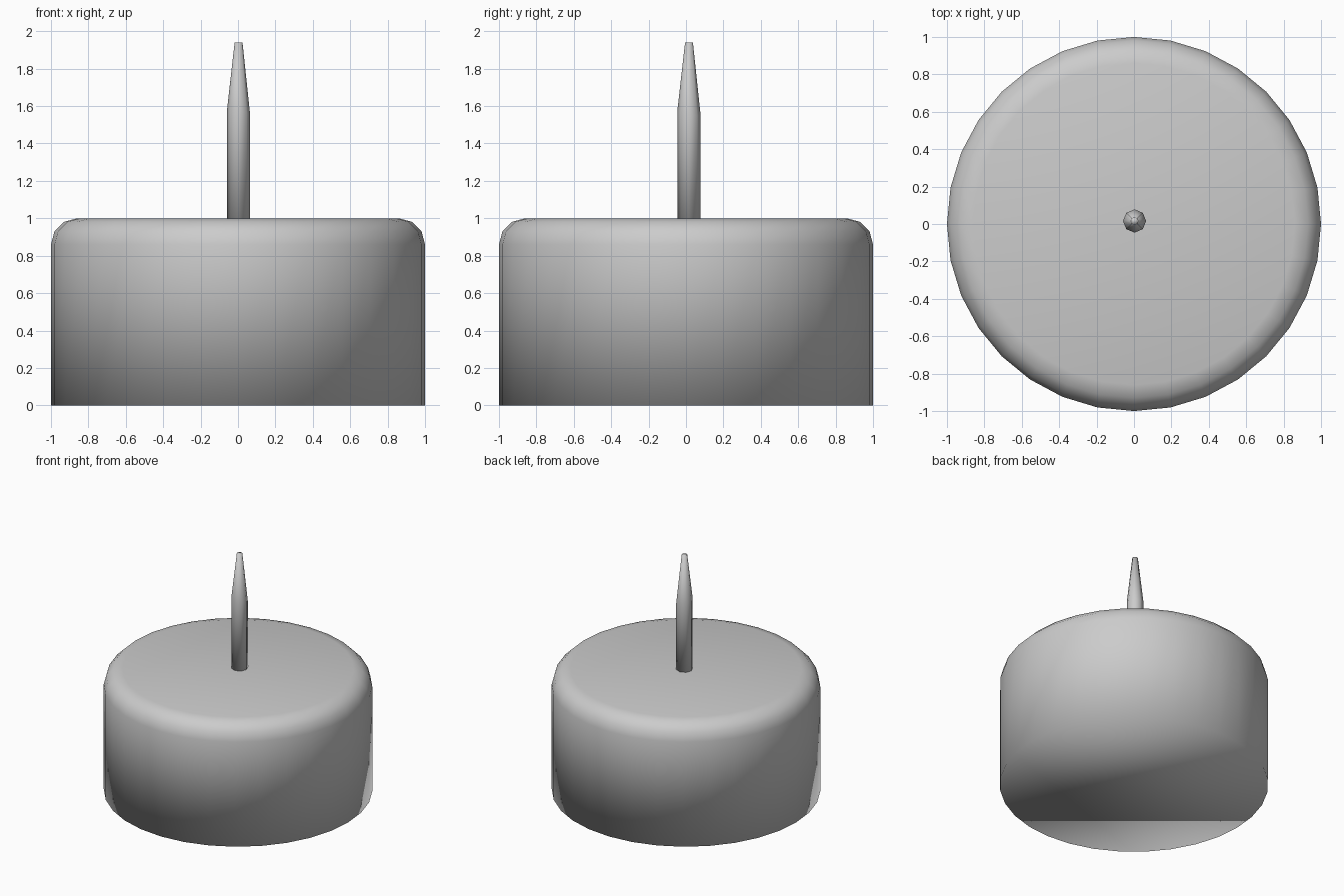
import bpy, bmesh
from math import sin, cos, pi

if "Cube" in bpy.data.objects:
    bpy.data.objects.remove(bpy.data.objects["Cube"])


def lathe(name, profile, sides, centre=(0, 0), tilt=None):
    """Capped, smooth-shaded solid from (radius, z) rings; tilt slants one ring."""
    bm = bmesh.new()
    rings = []
    for k, (r, z) in enumerate(profile):
        ring = []
        for i in range(sides):
            a = 2 * pi * i / sides
            x, y = r * cos(a), r * sin(a)
            dz = -0.2 * (x + y) if k == tilt else 0
            ring.append(bm.verts.new((centre[0] + x, centre[1] + y, z + dz)))
        rings.append(ring)
    for lo, hi in zip(rings, rings[1:]):
        for i in range(sides):
            j = (i + 1) % sides
            bm.faces.new((lo[i], lo[j], hi[j], hi[i]))
    bm.faces.new(rings[0][::-1])
    bm.faces.new(rings[-1])
    for f in bm.faces:
        f.smooth = True
    mesh = bpy.data.meshes.new(name)
    bm.to_mesh(mesh)
    bm.free()
    obj = bpy.data.objects.new(name, mesh)
    bpy.context.collection.objects.link(obj)
    return obj


# Round body with a three-step rounded top rim
b = 0.14
rim = [(1 - b + b * cos(k * pi / 6), 1 - b + b * sin(k * pi / 6)) for k in range(4)]
lathe("body", [(1, 0)] + rim, 32)

# Thin pin on top, tapering to a small blunt tip
lathe("pin", [(0.062, 0.98), (0.062, 1.565), (0.021, 1.94)], 8, (0.003, 0.016), tilt=1)
